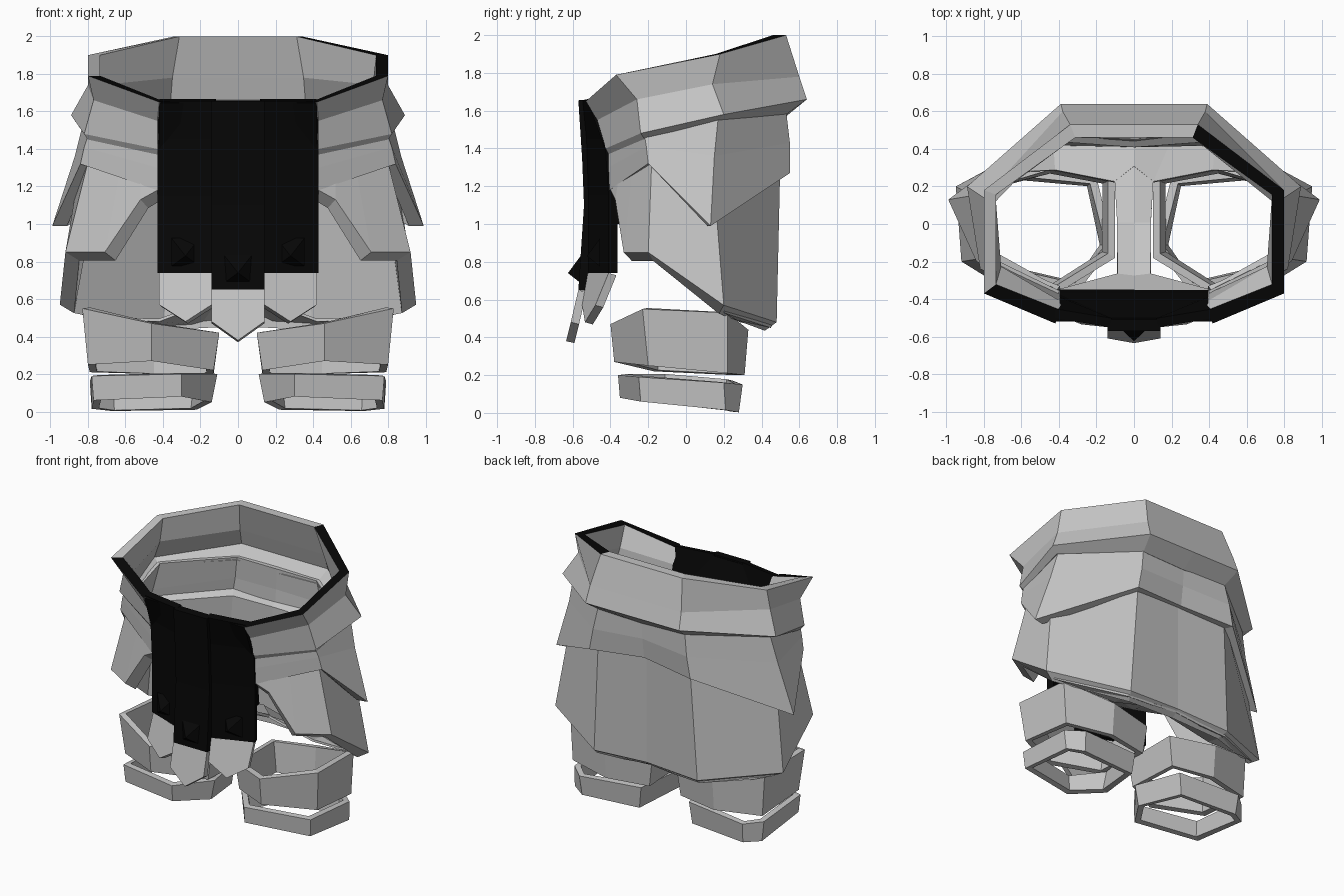
import bpy, bmesh

cube = bpy.data.objects.get("Cube")
if cube:
    bpy.data.objects.remove(cube, do_unlink=True)


def material(name, value):
    m = bpy.data.materials.new(name)
    m.use_nodes = True
    color = (value, value, value, 1)
    m.diffuse_color = color
    m.node_tree.nodes["Principled BSDF"].inputs["Base Color"].default_value = color
    return m


GREY = material("plate_grey", 0.55)
BLACK = material("cloth_black", 0.002)


def make_object(name, bm, mats):
    mesh = bpy.data.meshes.new(name)
    bm.to_mesh(mesh)
    bm.free()
    for m in mats:
        mesh.materials.append(m)
    ob = bpy.data.objects.new(name, mesh)
    bpy.context.collection.objects.link(ob)
    return ob


def mirrored(half):
    """Complete a half row that ends on the centre line."""
    return half + [(-x, y, z) for x, y, z in reversed(half[:-1])]


def shell(name, half_rows, black_rim=(), drop=0.0):
    """Double-walled garment layer, open at the front, from rows listed top down."""
    outer = [mirrored(r) for r in half_rows]
    inner = [[(x * 0.92, y * 0.87, z - drop) for x, y, z in r] for r in reversed(outer)]
    bm = bmesh.new()
    grid = [[bm.verts.new(p) for p in r] for r in outer + inner]
    n, cols = len(grid), len(grid[0])
    for i, row in enumerate(grid):
        below = grid[(i + 1) % n]
        for c in range(cols - 1):
            f = bm.faces.new((row[c], below[c], below[c + 1], row[c + 1]))
            f.material_index = int(i == n - 1 and c in black_rim)
    # close the two front ends
    for i in range(len(outer) - 1):
        for c in (0, cols - 1):
            bm.faces.new((grid[i][c], grid[i + 1][c], grid[n - 2 - i][c], grid[n - 1 - i][c]))
    bmesh.ops.recalc_face_normals(bm, faces=bm.faces)
    return make_object(name, bm, [GREY, BLACK])


def sheet(name, rows, mat, thickness, mirror=False, closed=False):
    """Thickened sheet lofted through rows listed top down."""
    bm = bmesh.new()
    grid = [[bm.verts.new(p) for p in r] for r in rows]
    cols = len(rows[0])
    for a, b in zip(grid, grid[1:]):
        for c in range(cols if closed else cols - 1):
            d = (c + 1) % cols
            bm.faces.new((a[c], b[c], b[d], a[d]))
    return finish(make_object(name, bm, [mat]), thickness, mirror)


def finish(ob, thickness, mirror):
    if mirror:
        ob.modifiers.new("Mirror", 'MIRROR').use_mirror_merge = False
    solid = ob.modifiers.new("Thickness", 'SOLIDIFY')
    solid.thickness = thickness
    solid.use_even_offset = True
    return ob


def tip(name, points, mirror=False):
    bm = bmesh.new()
    bm.faces.new([bm.verts.new(p) for p in points])
    return finish(make_object(name, bm, [GREY]), 0.045, mirror)


# Waist belt with a partly black rim
shell("waist_belt", [
    [(.42, -.53, 1.65), (.8, -.37, 1.79), (.8, .18, 1.9), (.34, .53, 2), (0, .53, 2)],
    [(.43, -.47, 1.55), (.77, -.26, 1.66), (.8, .14, 1.74), (.38, .6, 1.78), (0, .6, 1.78)],
    [(.43, -.425, 1.4), (.82, -.24, 1.48), (.89, .2, 1.58), (.39, .64, 1.66), (0, .64, 1.66)],
    [(.43, -.41, 1.37), (.8, -.22, 1.45), (.83, .17, 1.55), (.36, .53, 1.58), (0, .53, 1.57)],
], black_rim=(0, 1, 2, 7))

# Middle layer hanging to a point on each hip
shell("hip_drape", [
    [(.43, -.41, 1.42), (.8, -.22, 1.47), (.82, .17, 1.56), (.36, .53, 1.6), (0, .53, 1.6)],
    [(.43, -.41, 1.3), (.82, -.21, 1.41), (.87, .15, 1.36), (.39, .55, 1.43), (0, .52, 1.45)],
    [(.43, -.405, 1.18), (.84, -.2, 1.32), (.99, .13, .99), (.42, .55, 1.27), (0, .5, 1.3)],
])

# Long lower layer around thighs and back
shell("thigh_skirt", [
    [(.43, -.38, 1.32), (.52, -.34, 1.33), (.62, -.28, 1.34), (.79, -.18, 1.37),
     (.84, .14, 1.32), (.38, .5, 1.36), (0, .47, 1.38)],
    [(.43, -.4, 1.18), (.52, -.375, 1.13), (.71, -.33, .85), (.92, -.2, .85),
     (.95, .2, .57), (.43, .48, .48), (0, .47, .5)],
], drop=0.045)

# Inward flange below the back panel, and strap between the legs
sheet("seat", [
    mirrored([(.88, .2, .53), (.43, .45, .45), (.2, .45, .46), (0, .45, .48)]),
    mirrored([(.74, .27, .49), (.42, .285, .48), (.1, .22, .6), (0, .3, .62)]),
], GREY, 0.015)
sheet("crotch_strap", [
    [(-.42, -.37, 1.05), (0, -.37, 1.05), (.42, -.37, 1.05)],
    [(-.09, -.28, .88), (0, -.29, .88), (.09, -.28, .88)],
    [(-.09, 0, .72), (0, 0, .7), (.09, 0, .72)],
    [(-.1, .22, .6), (0, .3, .62), (.1, .22, .6)],
], GREY, 0.02)

# Three-part front cloth over a sloping lining
lining = [(-.52, 1.645), (-.43, 1.4), (-.385, 1.2), (-.365, 1)]
sheet("front_lining", [[(-.42, y, z), (.42, y, z)] for y, z in lining], BLACK, 0.02)
profile = [(-.57, 1.655), (-.55, 1.35), (-.54, 1.1), (-.57, .65)]
sheet("front_cloth_middle", [[(-.14, y, z), (.14, y, z)] for y, z in profile], BLACK, 0.06)
side_profile = [(-.55, -.5, 1.655), (-.53, -.43, 1.45), (-.52, -.41, 1.15), (-.52, -.41, .74)]
sheet("front_cloth_side", [[(.13, a, z), (.43, b, z)] for a, b, z in side_profile],
      BLACK, 0.05, mirror=True)

# Pale pointed cloth ends
tip("cloth_tip_middle", [(-.14, -.57, .65), (-.14, -.61, .48), (0, -.635, .38),
                         (.14, -.61, .48), (.14, -.57, .65)])
tip("cloth_tip_side", [(.14, -.52, .74), (.14, -.55, .57), (.28, -.535, .48),
                       (.42, -.48, .57), (.42, -.41, .74)], mirror=True)


# Small pyramid studs above the cloth ends
def stud(name, x, y, z):
    bm = bmesh.new()
    r = 0.075
    base = [bm.verts.new((x + i * r, y, z + j * r))
            for i, j in ((-1, -1), (1, -1), (1, 1), (-1, 1))]
    peak = bm.verts.new((x, y - 0.07, z - 0.02))
    bm.faces.new(base[::-1])
    for a, b in zip(base, base[1:] + base[:1]):
        bm.faces.new((a, b, peak))
    bmesh.ops.recalc_face_normals(bm, faces=bm.faces)
    make_object(name, bm, [BLACK])


stud("stud_middle", 0, -.555, .76)
stud("stud_left", .28, -.455, .85)
stud("stud_right", -.28, -.455, .85)

# Six-sided leg bands
sheet("knee_band", [
    [(.46, -.4, .47), (.83, -.23, .55), (.81, .22, .53), (.45, .33, .44), (.1, .26, .42), (.1, -.18, .42)],
    [(.46, -.38, .27), (.8, -.2, .25), (.79, .22, .21), (.45, .31, .2), (.13, .25, .2), (.13, -.17, .22)],
], GREY, 0.04, mirror=True, closed=True)
sheet("ankle_band", [
    [(.3, -.36, .2), (.78, -.25, .19), (.79, .2, .16), (.68, .3, .15), (.2, .25, .17), (.11, -.12, .2)],
    [(.3, -.35, .08), (.77, -.24, .06), (.78, .21, .015), (.67, .28, .003), (.22, .24, .01), (.14, -.12, .05)],
], GREY, 0.04, mirror=True, closed=True)
